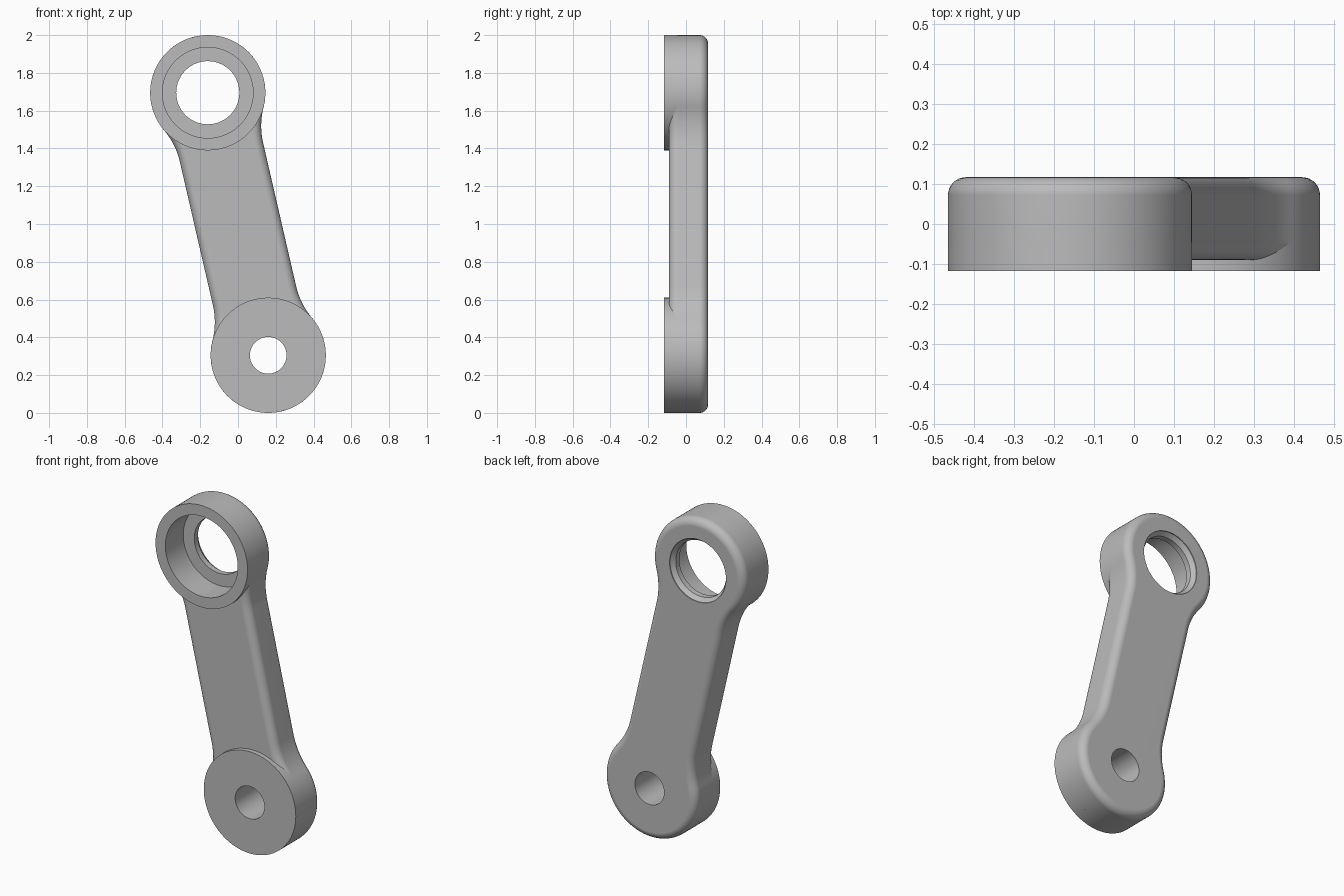
import bpy
import bmesh
from math import asin, cos, sin, pi, hypot

if "Cube" in bpy.data.objects:
    bpy.data.objects.remove(bpy.data.objects["Cube"], do_unlink=True)

TOP, LOW = (-0.16, 1.695), (0.16, 0.305)    # hub centres in x, z
HUB_R, ARM_W, FILLET = 0.305, 0.226, 0.4    # hub radius, arm half width, neck radius
FRONT, ARM_FRONT, BACK = -0.117, -0.09, 0.117
ROUND = 0.045
LENGTH = hypot(LOW[0] - TOP[0], LOW[1] - TOP[1])
AXIS = ((LOW[0] - TOP[0]) / LENGTH, (LOW[1] - TOP[1]) / LENGTH)

grey = bpy.data.materials.new("grey metal")
grey.use_nodes = True
colour = (0.5, 0.5, 0.5, 1)
grey.diffuse_color = colour
grey.node_tree.nodes["Principled BSDF"].inputs["Base Color"].default_value = colour


def loft(name, loops):
    """Skin a stack of equal point loops and cap both ends."""
    bm = bmesh.new()
    rings = [[bm.verts.new(p) for p in loop] for loop in loops]
    n = len(rings[0])
    for a, b in zip(rings, rings[1:]):
        for i in range(n):
            j = (i + 1) % n
            bm.faces.new((a[i], a[j], b[j], b[i]))
    bm.faces.new(rings[0])
    bm.faces.new(rings[-1])
    bmesh.ops.recalc_face_normals(bm, faces=bm.faces)
    mesh = bpy.data.meshes.new(name)
    bm.to_mesh(mesh)
    bm.free()
    mesh.materials.append(grey)
    obj = bpy.data.objects.new(name, mesh)
    bpy.context.collection.objects.link(obj)
    return obj


def turned(name, centre, profile, n=96):
    """Turned part about a hub axis; profile holds (radius, y)."""
    return loft(name, [[(centre[0] + r * cos(2 * pi * i / n), y,
                         centre[1] + r * sin(2 * pi * i / n)) for i in range(n)]
                       for r, y in profile])


def outline(inset, y):
    """Link outline: two hub arcs blended into a straight arm."""
    bend = asin((ARM_W + FILLET) / (HUB_R + FILLET))
    neck = (HUB_R + FILLET) * cos(bend)
    quarter = []
    for i in range(41):
        t = pi + (bend - pi) * i / 40
        quarter.append(((HUB_R - inset) * cos(t), (HUB_R - inset) * sin(t)))
    for i in range(1, 13):
        t = pi + bend + (pi / 2 - bend) * i / 12
        quarter.append((neck + (FILLET + inset) * cos(t),
                        ARM_W + FILLET + (FILLET + inset) * sin(t)))
    side = quarter + [(LENGTH - u, v) for u, v in reversed(quarter)]
    points = side + [(u, -v) for u, v in reversed(side[1:-1])]
    return [(TOP[0] + u * AXIS[0] - v * AXIS[1], y,
             TOP[1] + u * AXIS[1] + v * AXIS[0]) for u, v in points]


# Link body with rounded front and back rims
steps = [i * pi / 16 for i in range(9)]
loops = [outline(ROUND * (1 - sin(t)), ARM_FRONT + ROUND * (1 - cos(t))) for t in steps]
loops += [outline(ROUND * (1 - cos(t)), BACK - ROUND * (1 - sin(t))) for t in steps]
body = loft("link_arm", loops)

# Raised hub bosses on the front
hub_profile = [(HUB_R, FRONT), (HUB_R, ARM_FRONT + ROUND)]
upper_hub = turned("upper_hub", TOP, hub_profile)
lower_hub = turned("lower_hub", LOW, hub_profile)

# Stepped upper bore with chamfered back, and plain lower bore
upper_bore = turned("upper_bore_cutter", TOP, [
    (0.24, FRONT - 0.1), (0.24, 0.053), (0.167, 0.0531),
    (0.167, BACK - 0.03), (0.187, BACK - 0.005), (0.187, BACK + 0.1)])
lower_bore = turned("lower_bore_cutter", LOW, [(0.097, FRONT - 0.1), (0.097, BACK + 0.1)])


def finish(obj, cutters):
    """Cut the bores, then smooth the curved faces."""
    bpy.ops.object.select_all(action="DESELECT")
    bpy.context.view_layer.objects.active = obj
    obj.select_set(True)
    for cutter in cutters:
        cut = obj.modifiers.new("bore", "BOOLEAN")
        cut.operation, cut.solver, cut.object = "DIFFERENCE", "EXACT", cutter
        bpy.ops.object.modifier_apply(modifier=cut.name)
    bpy.ops.object.shade_smooth_by_angle(angle=pi / 6)
    normals = obj.modifiers.new("even_shading", "WEIGHTED_NORMAL")
    normals.keep_sharp = True


finish(body, (upper_bore, lower_bore))
finish(upper_hub, (upper_bore,))
finish(lower_hub, (lower_bore,))
for cutter in (upper_bore, lower_bore):
    bpy.data.objects.remove(cutter, do_unlink=True)
